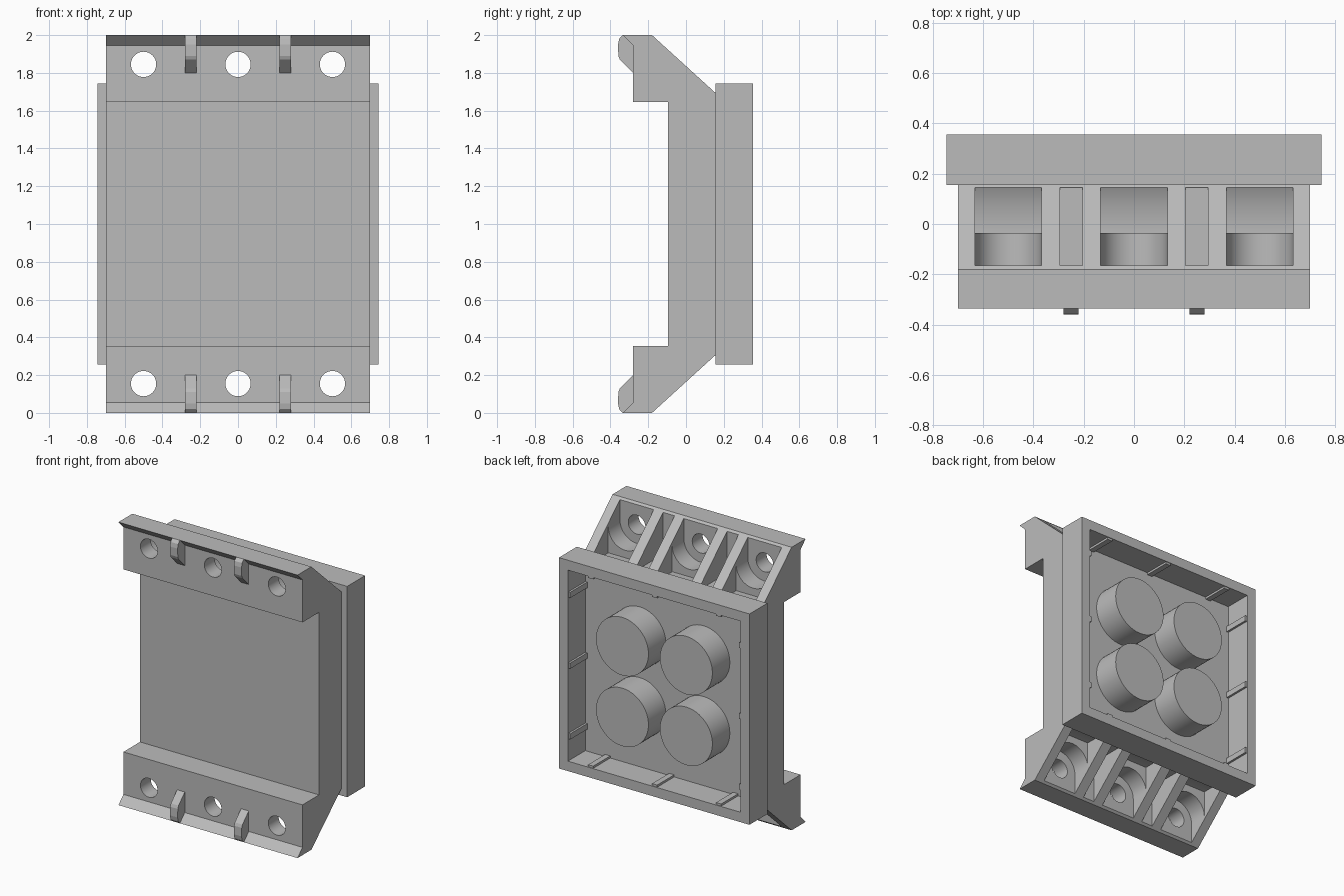
import bpy, bmesh, math
from mathutils import Vector

cube = bpy.data.objects.get("Cube")
if cube:
    bpy.data.objects.remove(cube, do_unlink=True)

grey = bpy.data.materials.new("light_grey")
grey.use_nodes = True
colour = (0.5, 0.5, 0.5, 1)
grey.diffuse_color = colour
grey.node_tree.nodes["Principled BSDF"].inputs["Base Color"].default_value = colour


def prism(bm, points, offset):
    """Add a closed solid: a polygon swept along an offset."""
    base = [bm.verts.new(p) for p in points]
    face = bm.faces.new(base)
    new = bmesh.ops.extrude_face_region(bm, geom=[face], use_keep_orig=True)["geom"]
    moved = [v for v in new if isinstance(v, bmesh.types.BMVert)]
    bmesh.ops.translate(bm, verts=moved, vec=Vector(offset))


def side_prism(bm, profile, x, width):
    """Sweep a (y, z) profile across x."""
    prism(bm, [(x - width / 2, y, z) for y, z in profile], (width, 0, 0))


def box(bm, x, y, z):
    prism(bm, [(x[0], y[0], z[0]), (x[1], y[0], z[0]),
               (x[1], y[0], z[1]), (x[0], y[0], z[1])], (0, y[1] - y[0], 0))


def flip(profile, low):
    return [(a, 2 - z) for a, z in profile] if low else profile


def finish(name, bm):
    bmesh.ops.recalc_face_normals(bm, faces=bm.faces)
    mesh = bpy.data.meshes.new(name)
    bm.to_mesh(mesh)
    bm.free()
    mesh.materials.append(grey)
    obj = bpy.data.objects.new(name, mesh)
    bpy.context.collection.objects.link(obj)
    return obj


def activate(obj):
    bpy.ops.object.select_all(action='DESELECT')
    obj.select_set(True)
    bpy.context.view_layer.objects.active = obj


def cut(obj, cutter):
    mod = obj.modifiers.new("cut", 'BOOLEAN')
    mod.operation, mod.solver, mod.object = 'DIFFERENCE', 'EXACT', cutter
    activate(obj)
    bpy.ops.object.modifier_apply(modifier=mod.name)
    bpy.data.objects.remove(cutter, do_unlink=True)


def smooth(obj):
    activate(obj)
    bpy.ops.object.shade_smooth_by_angle(angle=math.radians(30))


BAYS = (-0.5, 0, 0.5)
HOLE_Z = 1.845

# Main body: channel profile with a lipped foot at each end
half = [(0.155, 1.695), (-0.18, 2), (-0.335, 2), (-0.28, 1.945),
        (-0.28, 1.645), (-0.095, 1.645)]
bm = bmesh.new()
side_prism(bm, half + flip(half, True)[::-1], 0, 1.4)
body = finish("body", bm)

# Pockets in both sloped ends
pocket = [(-0.035, 2.1), (-0.035, 1.66), (0.065, 1.66), (0.145, 1.7), (0.145, 2.1)]
slot = [(-0.165, 2.1), (-0.165, 1.69), (0.145, 1.69), (0.145, 2.1)]
bm = bmesh.new()
for low in (False, True):
    for x in BAYS:
        side_prism(bm, flip(pocket, low), x, 0.265)
    for x in (-0.25, 0.25):
        side_prism(bm, flip(slot, low), x, 0.09)
cut(body, finish("pocket_cutter", bm))

# Round-bottomed seats behind each bolt hole
bm = bmesh.new()
for low in (False, True):
    for x in BAYS:
        arc = [(x + 0.1325 * math.cos(a), HOLE_Z + 0.1325 * math.sin(a))
               for a in (math.pi * (1 + i / 24) for i in range(25))]
        outline = arc + [(x + 0.1325, 2.1), (x - 0.1325, 2.1)]
        prism(bm, [(px, -0.165, z) for px, z in flip(outline, low)], (0, 0.16, 0))
cut(body, finish("seat_cutter", bm))

# Bolt holes
bm = bmesh.new()
for low in (False, True):
    for x in BAYS:
        ring = [(x + 0.067 * math.cos(i * math.tau / 40),
                 HOLE_Z + 0.067 * math.sin(i * math.tau / 40)) for i in range(40)]
        prism(bm, [(px, -0.4, z) for px, z in flip(ring, low)], (0, 0.3, 0))
cut(body, finish("hole_cutter", bm))
smooth(body)

# Hooked ribs on the front of each lip
rib = [(-0.27, 1.79), (-0.28, 1.8), (-0.35, 1.87), (-0.358, 1.89), (-0.36, 1.95),
       (-0.354, 1.98), (-0.335, 2), (-0.27, 2)]
for low in (False, True):
    bm = bmesh.new()
    for x in (-0.25, 0.25):
        side_prism(bm, flip(rib, low), x, 0.06)
    finish("lower_ribs" if low else "upper_ribs", bm)

# Rear frame with an open back
bm = bmesh.new()
box(bm, (-0.745, 0.745), (0.155, 0.355), (0.255, 1.745))
frame = finish("rear_frame", bm)
bm = bmesh.new()
box(bm, (-0.675, 0.675), (0.16, 0.45), (0.325, 1.675))
cut(frame, finish("frame_cutter", bm))

# Thin ridges on the inner walls of the frame
bm = bmesh.new()
for s in (-1, 1):
    for t in BAYS:
        wall = sorted((s * 0.68, s * 0.66))
        box(bm, wall, (0.157, 0.35), (1 + t - 0.02, 1 + t + 0.02))
        box(bm, (t - 0.02, t + 0.02), (0.157, 0.35), [1 + w for w in wall])
finish("frame_ridges", bm)

# Four round studs inside the frame
bm = bmesh.new()
for x in (-0.25, 0.25):
    for z in (0.75, 1.25):
        prism(bm, [(x + 0.205 * math.cos(i * math.tau / 48), 0.157,
                    z + 0.205 * math.sin(i * math.tau / 48)) for i in range(48)],
              (0, 0.198, 0))
smooth(finish("studs", bm))
